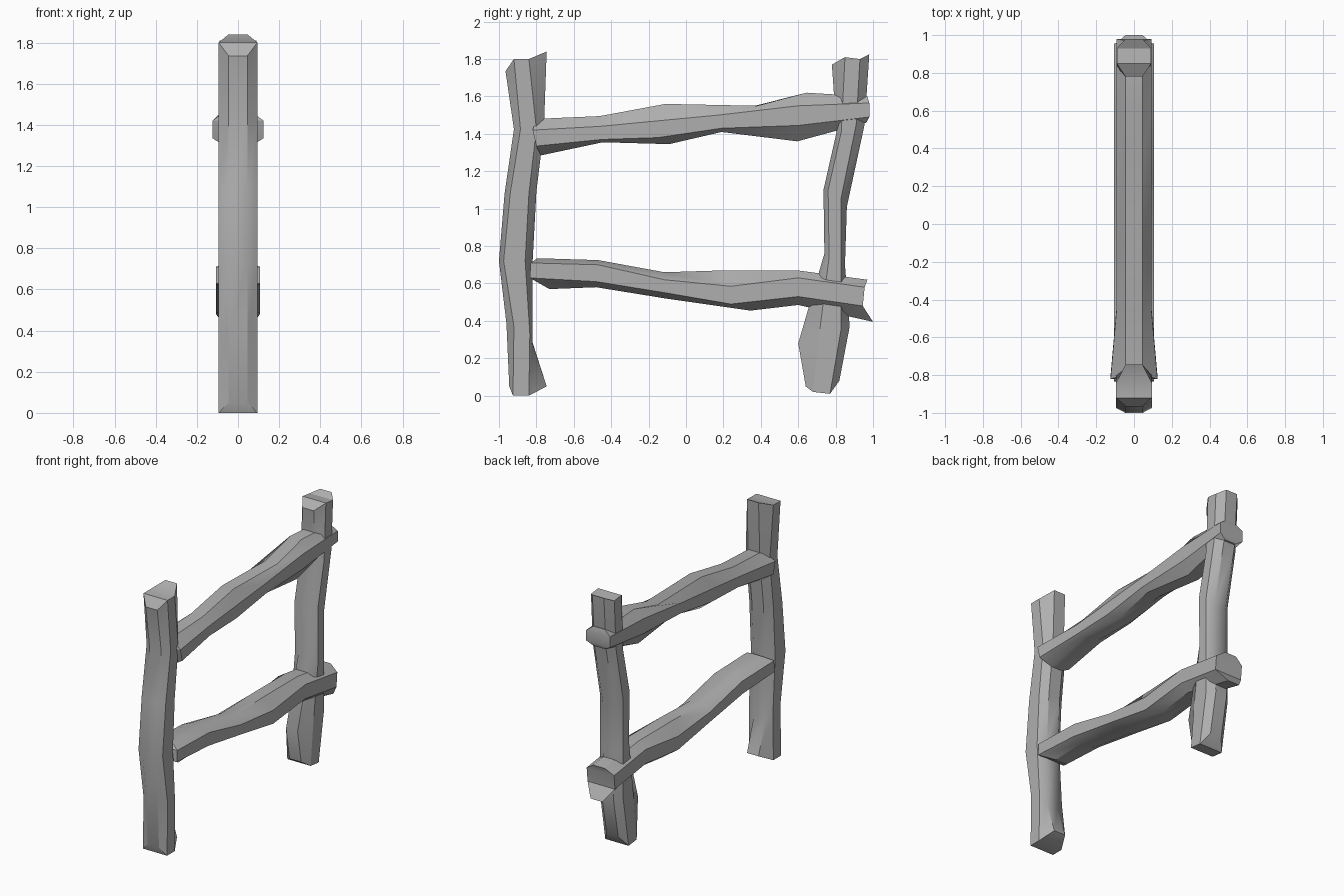
import bpy, bmesh
from math import radians

# Dark grey timber
timber = bpy.data.materials.new("timber")
timber.diffuse_color = (.43, .43, .43, 1)


def beam(name, rings, widths, inner=0.045):
    """Loft chamfered eight-sided rings, mirrored over x.
    Each ring: (y, z) of outer face, two side edges, opposite face."""
    bm = bmesh.new()
    loops = []
    for (a, b, c, d), w in zip(rings, widths):
        half = [(inner, a), (w, b), (w, c), (inner, d)]
        pts = [(x, p) for x, p in half] + [(-x, p) for x, p in reversed(half)]
        loops.append([bm.verts.new((x, p[0], p[1])) for x, p in pts])
    for r0, r1 in zip(loops, loops[1:]):
        for i in range(8):
            j = (i + 1) % 8
            bm.faces.new((r0[i], r0[j], r1[j], r1[i]))
    # End caps in mirrored strips
    for r in (loops[0], loops[-1]):
        for i in range(3):
            bm.faces.new((r[i], r[i + 1], r[6 - i], r[7 - i]))
    bmesh.ops.recalc_face_normals(bm, faces=bm.faces)
    me = bpy.data.meshes.new(name)
    bm.to_mesh(me)
    bm.free()
    me.materials.append(timber)
    ob = bpy.data.objects.new(name, me)
    bpy.context.collection.objects.link(ob)
    # Smooth along the grain, keep the chamfer edges sharp
    bpy.ops.object.select_all(action='DESELECT')
    ob.select_set(True)
    bpy.context.view_layer.objects.active = ob
    bpy.ops.object.shade_smooth_by_angle(angle=radians(30))
    return ob


# Front post
beam("front_post", [
    [(-.945, .05), (-.925, 0), (-.84, 0), (-.745, .05)],
    [(-.96, .385), (-.92, .37), (-.835, .33), (-.82, .28)],
    [(-1, .72), (-.975, .72), (-.86, .72), (-.82, .72)],
    [(-.97, 1.08), (-.94, 1.08), (-.84, 1.08), (-.80, 1.09)],
    [(-.92, 1.425), (-.885, 1.425), (-.80, 1.425), (-.76, 1.42)],
    [(-.965, 1.735), (-.92, 1.80), (-.84, 1.80), (-.745, 1.84)],
], [.094] * 6)

# Back post
beam("back_post", [
    [(.64, .05), (.68, .02), (.77, .01), (.82, .08)],
    [(.60, .28), (.71, .31), (.83, .36), (.875, .37)],
    [(.74, .76), (.765, .74), (.83, .70), (.85, .70)],
    [(.735, 1.10), (.76, 1.10), (.83, 1.06), (.86, 1.01)],
    [(.805, 1.41), (.83, 1.41), (.91, 1.45), (.955, 1.45)],
    [(.78, 1.77), (.85, 1.81), (.93, 1.80), (.98, 1.825)],
], [.091] * 6)

# Upper rail
beam("upper_rail", [
    [(-.80, 1.48), (-.82, 1.42), (-.80, 1.335), (-.775, 1.285)],
    [(-.46, 1.495), (-.46, 1.44), (-.45, 1.37), (-.445, 1.355)],
    [(-.11, 1.56), (-.20, 1.465), (-.15, 1.38), (-.09, 1.345)],
    [(.38, 1.55), (.17, 1.50), (.19, 1.43), (.19, 1.41)],
    [(.645, 1.62), (.60, 1.55), (.60, 1.445), (.595, 1.36)],
    [(.97, 1.60), (.98, 1.565), (.98, 1.49), (.965, 1.46)],
], [.124, .093, .093, .093, .093, .093])

# Lower rail
beam("lower_rail", [
    [(-.795, .735), (-.83, .71), (-.835, .63), (-.73, .57)],
    [(-.47, .725), (-.47, .70), (-.48, .61), (-.48, .58)],
    [(-.115, .66), (-.115, .62), (-.11, .55), (-.11, .52)],
    [(.20, .67), (.24, .585), (.24, .49), (.345, .455)],
    [(.595, .67), (.60, .63), (.60, .53), (.60, .485)],
    [(.97, .62), (.955, .58), (.945, .48), (1.0, .395)],
], [.107] * 6)
